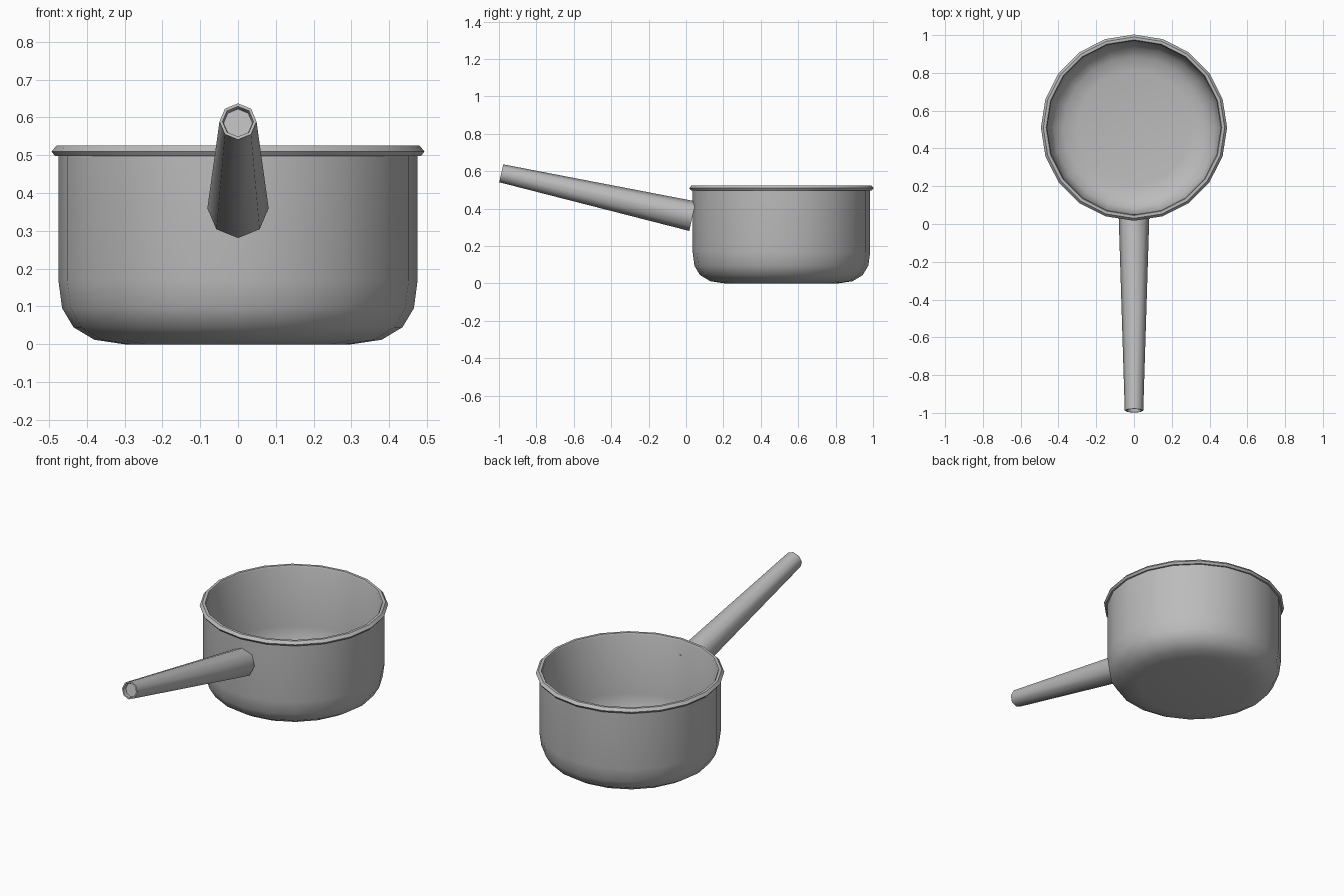
import bpy, bmesh, math
from mathutils import Matrix, Vector

cube = bpy.data.objects.get("Cube")
if cube:
    bpy.data.objects.remove(cube, do_unlink=True)

metal = bpy.data.materials.new("brushed_grey_metal")
metal.use_nodes = True
metal.diffuse_color = (0.5, 0.5, 0.5, 1)
metal.node_tree.nodes["Principled BSDF"].inputs["Base Color"].default_value = (0.5, 0.5, 0.5, 1)


def lathe(name, profile, sides, matrix, angle):
    """Revolve a (radius, height) profile; radius 0 closes an end with a point."""
    bm = bmesh.new()
    rings = []
    for r, z in profile:
        count = 1 if r == 0 else sides
        rings.append([bm.verts.new((r * math.cos(math.tau * i / sides),
                                    r * math.sin(math.tau * i / sides), z))
                      for i in range(count)])
    for a, b in zip(rings, rings[1:]):
        for i in range(sides):
            j = (i + 1) % sides
            quad = [a[i % len(a)], a[j % len(a)], b[j % len(b)], b[i % len(b)]]
            bm.faces.new(list(dict.fromkeys(quad)))
    bmesh.ops.recalc_face_normals(bm, faces=bm.faces)
    mesh = bpy.data.meshes.new(name)
    bm.to_mesh(mesh)
    bm.free()
    mesh.materials.append(metal)
    obj = bpy.data.objects.new(name, mesh)
    obj.matrix_world = matrix
    bpy.context.collection.objects.link(obj)
    bpy.ops.object.select_all(action='DESELECT')
    obj.select_set(True)
    bpy.context.view_layer.objects.active = obj
    bpy.ops.object.shade_smooth_by_angle(angle=math.radians(angle))
    return obj


# Pot: rounded bowl, rolled rim and inner wall in one closed profile
outer = [(0, 0), (0.3, 0), (0.38, 0.012), (0.435, 0.045), (0.465, 0.095), (0.475, 0.17), (0.475, 0.498)]
rim = [(0.484, 0.498), (0.493, 0.51), (0.48, 0.525), (0.465, 0.525), (0.46, 0.515)]
inner = [(0.46, 0.175), (0.45, 0.105), (0.425, 0.06), (0.374, 0.028), (0.3, 0.016), (0, 0.016)]
lathe("pot", outer + rim + inner, 20, Matrix.Translation((0, 0.51, 0)), 40)

# Handle: tapered octagonal tube rising toward the front, with a shallow hollow tip
base, tip = Vector((0, 0.035, 0.36)), Vector((0, -0.988, 0.589))
axis = tip - base
length = axis.length
aim = Matrix.Translation(base) @ axis.to_track_quat('Z', 'Y').to_matrix().to_4x4()
lathe("handle", [(0, 0), (0.081, 0), (0.049, length), (0.041, length),
                 (0.038, length - 0.02), (0, length - 0.02)], 8, aim, 50)
